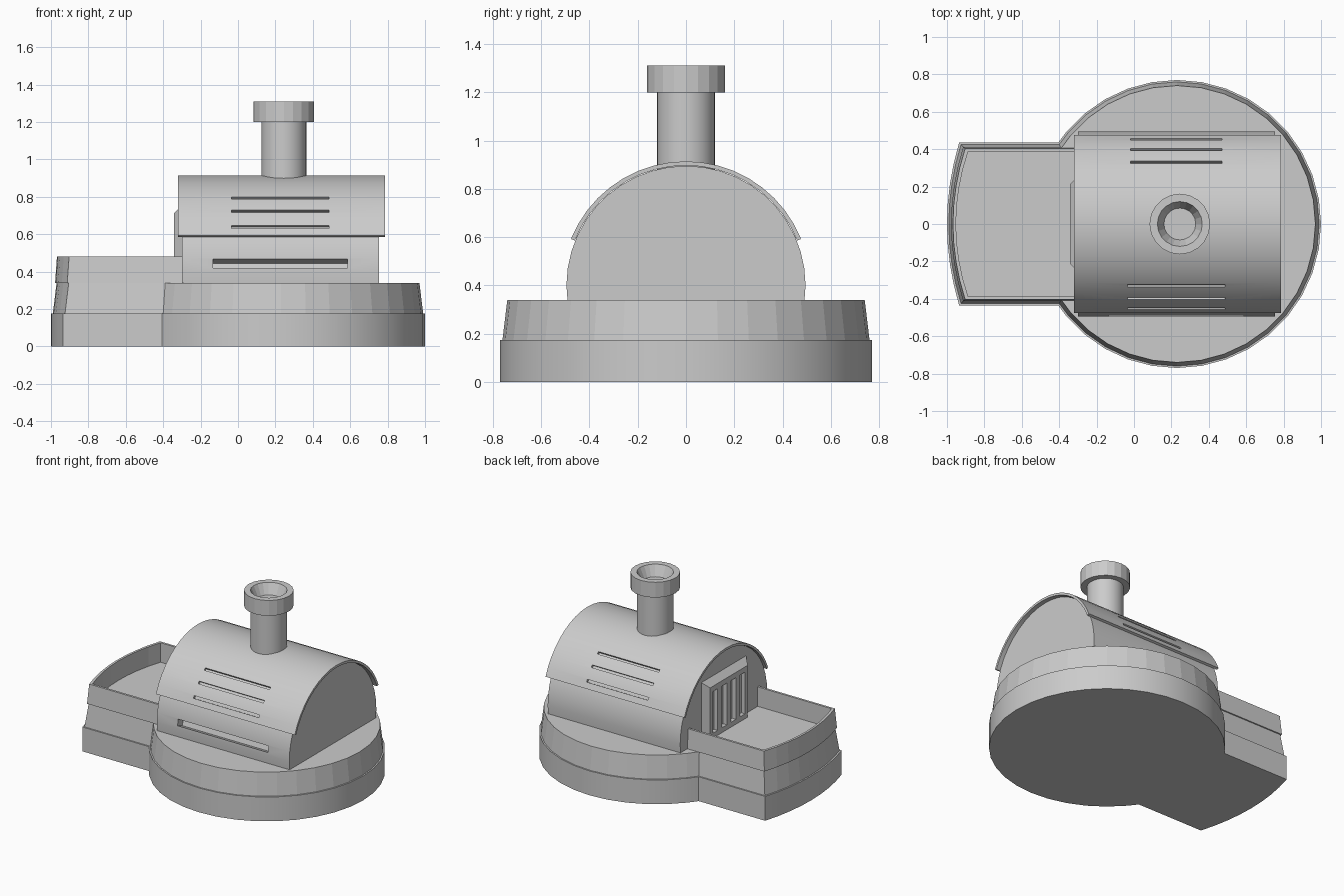
import bpy
import bmesh
from math import sin, cos, radians, sqrt, pi
from mathutils import Matrix

cube = bpy.data.objects.get("Cube")
if cube:
    bpy.data.objects.remove(cube, do_unlink=True)

grey = bpy.data.materials.new("plain_grey")
grey.use_nodes = True
grey.diffuse_color = (0.6, 0.6, 0.6, 1)
grey.node_tree.nodes["Principled BSDF"].inputs["Base Color"].default_value = (0.6, 0.6, 0.6, 1)


def finish(name, bm, smooth=False):
    bmesh.ops.recalc_face_normals(bm, faces=bm.faces)
    mesh = bpy.data.meshes.new(name)
    bm.to_mesh(mesh)
    bm.free()
    mesh.materials.append(grey)
    obj = bpy.data.objects.new(name, mesh)
    bpy.context.collection.objects.link(obj)
    if smooth:
        shade(obj)
    return obj


def select_only(obj):
    bpy.ops.object.select_all(action='DESELECT')
    obj.select_set(True)
    bpy.context.view_layer.objects.active = obj


def shade(obj):
    select_only(obj)
    bpy.ops.object.shade_smooth_by_angle(angle=radians(30))


def loft(name, rings, smooth=False):
    """Solid through matching closed rings, capped at both ends."""
    bm = bmesh.new()
    loops = [[bm.verts.new(p) for p in ring] for ring in rings]
    n = len(loops[0])
    for a, b in zip(loops, loops[1:]):
        for i in range(n):
            j = (i + 1) % n
            bm.faces.new((a[i], a[j], b[j], b[i]))
    bm.faces.new(loops[0])
    bm.faces.new(loops[-1])
    return finish(name, bm, smooth)


def add_box(bm, center, size, tilt=0):
    m = Matrix.Translation(center) @ Matrix.Rotation(tilt, 4, 'X') @ Matrix.Diagonal((*size, 1))
    bmesh.ops.create_cube(bm, size=1, matrix=m)


def carve(obj, bm):
    cutter = finish("cutter", bm)
    cutter.hide_render = True
    mod = obj.modifiers.new("carve", 'BOOLEAN')
    mod.operation = 'DIFFERENCE'
    mod.solver = 'EXACT'
    mod.object = cutter
    select_only(obj)
    bpy.ops.object.modifier_apply(modifier=mod.name)
    bpy.data.objects.remove(cutter, do_unlink=True)


def porch_end(d, steps=8):
    """Bowed outer end of the porch, inset by d."""
    w = 0.435 - d
    ys = [w - 2 * w * i / steps for i in range(steps + 1)]
    return [(d - 1 + 0.065 * (y / w) ** 2, y) for y in ys]


def outline(d, z):
    """Round plan with a porch on one side, inset by d."""
    r, w = 0.77 - d, 0.435 - d
    joint = 0.23 - sqrt(r * r - w * w)
    pts = [(0.23 + r * cos(radians(a)), r * sin(radians(a))) for a in range(-140, 141, 10)]
    pts += [(joint, w)] + porch_end(d) + [(joint, -w)]
    return [(x, y, z) for x, y in pts]


def arc(r, start, steps, x):
    """Arch in the YZ plane, from start degrees over to the far side."""
    span = 180 - 2 * start
    angles = [radians(start + span * i / steps) for i in range(steps + 1)]
    return [(x, r * cos(a), 0.4 + r * sin(a)) for a in angles]


def circle(r, z, n):
    return [(0.245 + r * cos(2 * pi * i / n), r * sin(2 * pi * i / n), z) for i in range(n)]


# Stepped base
loft("lower_base", [outline(0, 0), outline(0, 0.175)], smooth=True)
loft("upper_base", [outline(0.01, 0.175), outline(0.03, 0.34)])

# Low wall round the porch
sections = []
for d, z in ((0.022, 0.34), (0.032, 0.48), (0.048, 0.48), (0.048, 0.335)):
    w = 0.435 - d
    path = [(-0.29, w)] + porch_end(d) + [(-0.29, -w)]
    sections.append([(x, y, z) for x, y in path])
loft("porch_wall", list(zip(*sections)))

# Barrel-shaped house with a long front slot
house = loft("house_body", [arc(0.495, -8, 24, x) for x in (-0.30, 0.755)])
bm = bmesh.new()
add_box(bm, (0.225, -0.49, 0.4425), (0.72, 0.12, 0.045), -radians(20))
carve(house, bm)
shade(house)

# Curved roof shell with three vents on each side
roof = loft("roof_shell", [arc(0.514, 22, 18, x) + arc(0.497, 22, 18, x)[::-1]
                           for x in (-0.32, 0.785)])
bm = bmesh.new()
for side, length in ((-1, 0.52), (1, 0.49)):
    for deg in (27.8, 39, 50):
        a = radians(deg)
        center = (0.226, side * 0.506 * cos(a), 0.4 + 0.506 * sin(a))
        add_box(bm, center, (length, 0.1, 0.018), side * a)
carve(roof, bm)
shade(roof)

# Chimney pipe and its hollow cap
loft("chimney_pipe", [circle(0.12, 0.85, 32), circle(0.12, 1.21, 32)], smooth=True)
loft("chimney_cap", [circle(r, z, 20) for r, z in
                     ((0.12, 1.2), (0.162, 1.2), (0.162, 1.31), (0.12, 1.31), (0.085, 1.235))])

# Bevelled door panel with upright slots
rings = []
for x, w, top in ((-0.29, 0.265, 0.765), (-0.342, 0.213, 0.713)):
    rings.append([(x, -w, 0.335), (x, w, 0.335), (x, w, top), (x, -w, top)])
door = loft("door_panel", rings)
bm = bmesh.new()
for y in (-0.156, -0.052, 0.052, 0.156):
    add_box(bm, (-0.342, y, 0.525), (0.06, 0.055, 0.30))
carve(door, bm)
